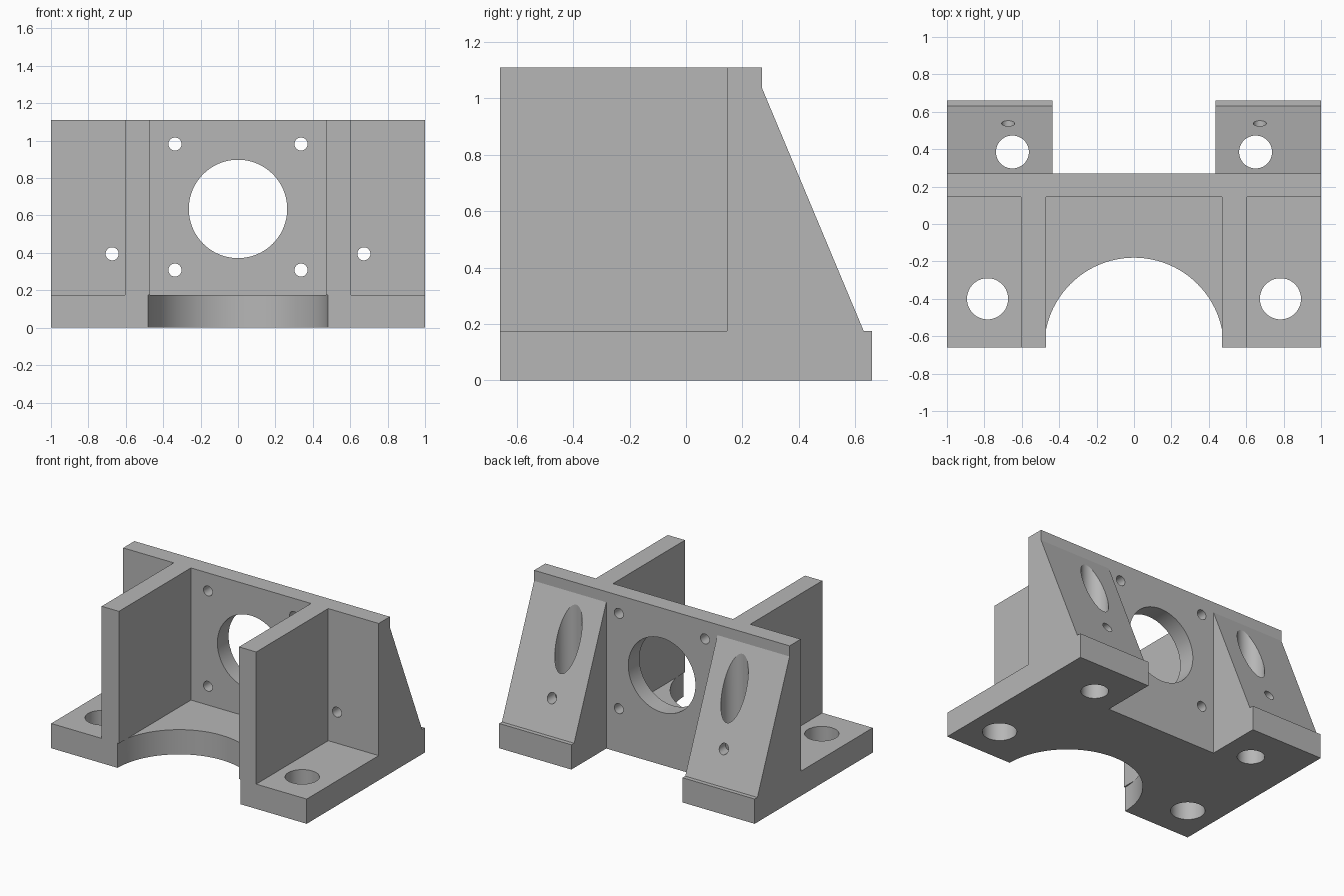
import bpy
import math
from mathutils import Vector

if "Cube" in bpy.data.objects:
    bpy.data.objects.remove(bpy.data.objects["Cube"], do_unlink=True)

# Main levels
BASE_H, TOP = 0.175, 1.11
FRONT, WALL_F, WALL_B, BACK = -0.66, 0.145, 0.27, 0.66

grey = bpy.data.materials.new("plain_grey")
grey.use_nodes = True
COLOUR = (0.47, 0.47, 0.47, 1)
grey.diffuse_color = COLOUR
grey.node_tree.nodes["Principled BSDF"].inputs["Base Color"].default_value = COLOUR


def prism(name, outline, x0, x1):
    """Extrude a (y, z) outline from x0 to x1."""
    n = len(outline)
    verts = [(x, y, z) for x in (x0, x1) for y, z in outline]
    faces = [list(range(n))[::-1], list(range(n, 2 * n))]
    faces += [[i, (i + 1) % n, n + (i + 1) % n, n + i] for i in range(n)]
    mesh = bpy.data.meshes.new(name)
    mesh.from_pydata(verts, [], faces)
    mesh.materials.append(grey)
    obj = bpy.data.objects.new(name, mesh)
    bpy.context.collection.objects.link(obj)
    return obj


def box(name, x0, x1, y0, y1, z0, z1):
    return prism(name, [(y0, z0), (y1, z0), (y1, z1), (y0, z1)], x0, x1)


def drill(name, radius, centre, depth, axis="Z", sides=64):
    """Round cutter, along z or along y."""
    turn = (math.pi / 2, 0, 0) if axis == "Y" else (0, 0, 0)
    bpy.ops.mesh.primitive_cylinder_add(vertices=sides, radius=radius, depth=depth,
                                        location=Vector(centre), rotation=turn)
    obj = bpy.context.object
    obj.name = name
    obj.hide_render = True
    obj.data.materials.append(grey)
    return obj


def combine(target, tool, operation):
    mod = target.modifiers.new(operation, "BOOLEAN")
    mod.operation, mod.solver, mod.object = operation, "EXACT", tool
    bpy.context.view_layer.objects.active = target
    bpy.ops.object.modifier_apply(modifier=mod.name)
    bpy.data.objects.remove(tool, do_unlink=True)


# Base plate with the round front cut-out
bracket = box("mounting_bracket", -1, 1, FRONT, WALL_B, 0, BASE_H)
combine(bracket, drill("front_cutout", 0.48, (0, FRONT, 0), 1, sides=96), "DIFFERENCE")

# Upright wall
combine(bracket, box("wall", -1, 1, WALL_F, WALL_B, BASE_H, TOP), "UNION")

# Front ribs and sloped rear buttresses on both sides
buttress = [(WALL_B, 0), (BACK, 0), (BACK, BASE_H), (0.63, BASE_H), (WALL_B, 1.035)]
for s in (-1, 1):
    inner, outer = sorted((s * 0.47, s * 0.605))
    combine(bracket, box("rib", inner, outer, FRONT, WALL_F, BASE_H, TOP), "UNION")
    inner, outer = sorted((s * 0.435, s * 1.0))
    combine(bracket, prism("buttress", buttress, inner, outer), "UNION")

# Large bore in the wall
combine(bracket, drill("bore", 0.263, (0, 0.2, 0.635), 0.5, "Y", 96), "DIFFERENCE")

# Bolt holes, mirrored
for s in (-1, 1):
    holes = [
        drill("front_bolt_hole", 0.11, (s * 0.783, -0.4, 0), 1),
        drill("rear_bolt_hole", 0.088, (s * 0.65, 0.385, 0.5), 3),
        drill("upper_screw_hole", 0.035, (s * 0.337, 0.2, 0.982), 0.5, "Y", 32),
        drill("lower_screw_hole", 0.035, (s * 0.337, 0.2, 0.308), 0.5, "Y", 32),
        drill("side_screw_hole", 0.035, (s * 0.673, 0.4, 0.395), 1.2, "Y", 32),
    ]
    for hole in holes:
        combine(bracket, hole, "DIFFERENCE")

bpy.ops.object.select_all(action="DESELECT")
bracket.select_set(True)
bpy.context.view_layer.objects.active = bracket
bpy.ops.object.shade_smooth_by_angle(angle=math.radians(20))
